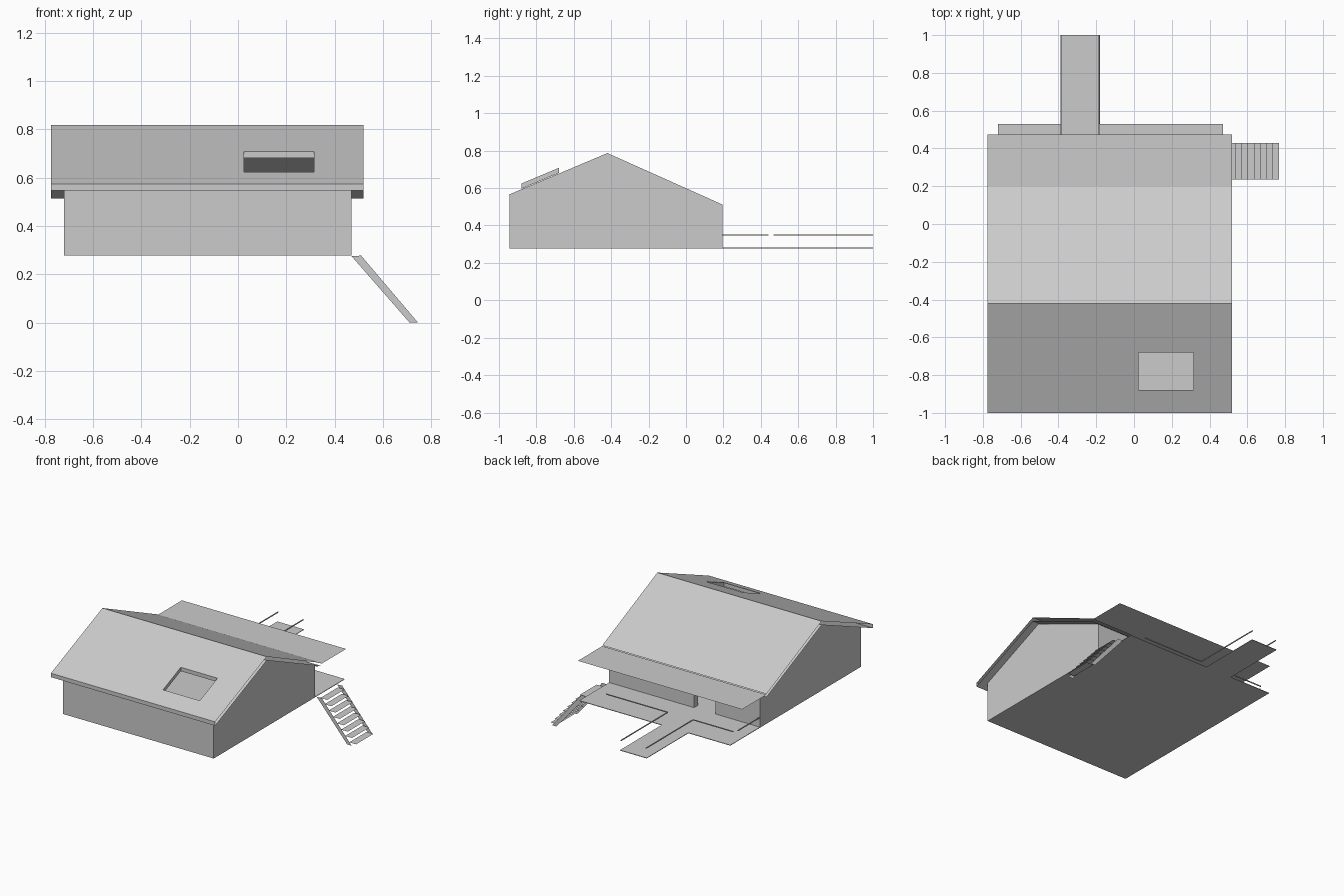
import bpy

if "Cube" in bpy.data.objects:
    bpy.data.objects.remove(bpy.data.objects["Cube"])

# One neutral grey for the whole model
grey = bpy.data.materials.new("light_grey")
grey.diffuse_color = (0.6, 0.6, 0.6, 1)
grey.use_nodes = True
grey.node_tree.nodes["Principled BSDF"].inputs["Base Color"].default_value = grey.diffuse_color


def make(name, faces):
    """Object from a list of polygons, each a list of points."""
    verts, polys = [], []
    for f in faces:
        polys.append(list(range(len(verts), len(verts) + len(f))))
        verts += f
    me = bpy.data.meshes.new(name)
    me.from_pydata(verts, [], polys)
    me.materials.append(grey)
    ob = bpy.data.objects.new(name, me)
    bpy.context.collection.objects.link(ob)
    return ob


def prism(profile, x0, x1):
    """Solid from a (y, z) profile run along x."""
    n = len(profile)
    a = [(x0, y, z) for y, z in profile]
    b = [(x1, y, z) for y, z in profile]
    sides = [[a[i], a[(i + 1) % n], b[(i + 1) % n], b[i]] for i in range(n)]
    return [a[::-1], b] + sides


def box(x0, x1, y0, y1, z0, z1):
    return prism([(y0, z0), (y1, z0), (y1, z1), (y0, z1)], x0, x1)


# Main dimensions
X0, X1 = -0.72, 0.47
Y0, Y1 = -0.945, 0.195
FLOOR, RIDGE_Y, T = 0.28, -0.42, 0.045

# Gable end walls
gable = [(Y0, FLOOR), (Y1, FLOOR), (Y1, 0.512), (RIDGE_Y, 0.787), (Y0, 0.566)]
make("left_gable_wall", prism(gable, X0, X0 + T))
make("right_gable_wall", prism(gable, X1 - T, X1))

# Front wall, and back wall with a doorway
make("front_wall", box(X0 + T, X1 - T, Y0, Y0 + T, FLOOR, 0.566))
make("back_wall",
     box(X0 + T, -0.37, Y1 - T, Y1, FLOOR, 0.512)
     + box(-0.20, X1 - T, Y1 - T, Y1, FLOOR, 0.512)
     + box(-0.37, -0.20, Y1 - T, Y1, 0.46, 0.512))

# Floor with rear deck, and the walkway
make("floor_and_deck", box(X0, X1, Y0, 0.53, FLOOR - 0.002, FLOOR + 0.002))
make("walkway", box(-0.39, -0.18, 0.53, 1.0, FLOOR - 0.002, FLOOR + 0.002))

# Roof: upper and lower skins, open at the gable ends, with a skylight hole
RX0, RX1 = -0.775, 0.52
xs = [RX0, 0.025, 0.315, RX1]
ys = [-1.0, -0.88, -0.68, RIDGE_Y]


def front_z(y, top):
    ridge, eave = (0.817, 0.574) if top else (0.79, 0.546)
    return eave + (ridge - eave) * (y + 1) / (RIDGE_Y + 1)


faces = []
for top in (True, False):
    for i in range(3):
        for j in range(3):
            if (i, j) == (1, 1):
                continue
            q = [(xs[i], ys[j]), (xs[i + 1], ys[j]),
                 (xs[i + 1], ys[j + 1]), (xs[i], ys[j + 1])]
            q = [(x, y, front_z(y, top)) for x, y in q]
            faces.append(q if top else q[::-1])
    ridge, eave = (0.817, 0.535) if top else (0.79, 0.513)
    back = [(RX0, RIDGE_Y, ridge), (RX1, RIDGE_Y, ridge),
            (RX1, 0.2, eave), (RX0, 0.2, eave)]
    faces.append(back if top else back[::-1])


def edge_strip(p, q):
    """Vertical face joining the two front roof skins."""
    return [(*p, front_z(p[1], False)), (*q, front_z(q[1], False)),
            (*q, front_z(q[1], True)), (*p, front_z(p[1], True))]


hole = [(xs[1], ys[1]), (xs[1], ys[2]), (xs[2], ys[2]), (xs[2], ys[1])]
faces += [edge_strip(hole[i], hole[(i + 1) % 4]) for i in range(4)]
faces.append(edge_strip((RX0, -1.0), (RX1, -1.0)))
make("roof", faces)

# Flat porch roof over the deck
make("porch_roof", [[(RX0, 0.2, 0.53), (RX1, 0.2, 0.53),
                     (RX1, 0.475, 0.53), (RX0, 0.475, 0.53)]])

# Slim hand rails around the deck and walkway
RZ, R = 0.35, 0.003
make("walkway_rails", [f for x in (-0.385, -0.185)
                       for f in box(x - R, x + R, 0.47, 1.0, RZ - R, RZ + R)])
make("deck_rails",
     box(-0.70, -0.385, 0.47 - R, 0.47 + R, RZ - R, RZ + R)
     + box(-0.185, 0.30, 0.47 - R, 0.47 + R, RZ - R, RZ + R)
     + box(X0, X0 + 2 * R, Y1, 0.44, RZ - R, RZ + R))

# Side stairs: two sloping stringers and thin treads
stringers = [[(0.47, y, 0.275), (0.71, y, 0.0), (0.745, y, 0.0), (0.51, y, 0.277)]
             for y in (0.215, 0.445)]
make("stair_stringers", stringers)
treads = []
for i in range(8):
    x, z = 0.725 - i * 0.0325, 0.008 + i * 0.0365
    treads.append([(x - 0.012, 0.235, z), (x + 0.042, 0.235, z),
                   (x + 0.042, 0.43, z), (x - 0.012, 0.43, z)])
make("stair_treads", treads)
